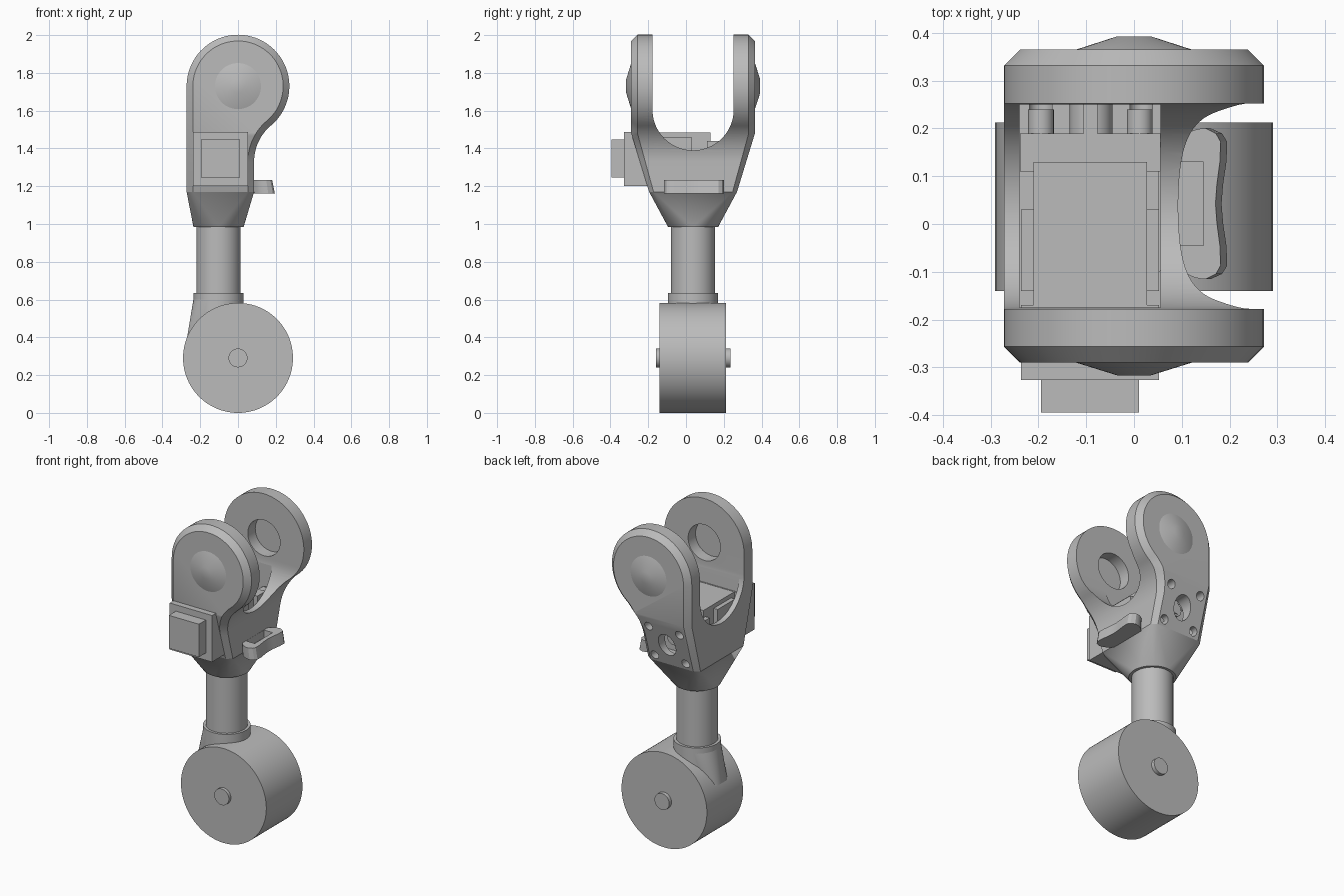
import bpy, bmesh, math
from mathutils import Vector, Matrix

default = bpy.data.objects.get("Cube")
if default:
    bpy.data.objects.remove(default, do_unlink=True)

CY = 0.0375      # mid plane of the fork
PIN_Z = 1.73     # fork pin height
MX = -0.095      # motor axis

grey = bpy.data.materials.new("plain_grey")
grey.use_nodes = True
grey.diffuse_color = (0.5, 0.5, 0.5, 1)
grey.node_tree.nodes["Principled BSDF"].inputs["Base Color"].default_value = (0.5, 0.5, 0.5, 1)


def finish(name, bm, smooth=True):
    bmesh.ops.recalc_face_normals(bm, faces=bm.faces)
    me = bpy.data.meshes.new(name)
    bm.to_mesh(me)
    bm.free()
    me.materials.append(grey)
    ob = bpy.data.objects.new(name, me)
    bpy.context.collection.objects.link(ob)
    if smooth:
        shade(ob)
    return ob


def activate(ob):
    bpy.ops.object.select_all(action='DESELECT')
    ob.select_set(True)
    bpy.context.view_layer.objects.active = ob


def shade(ob):
    activate(ob)
    bpy.ops.object.shade_smooth_by_angle(angle=math.radians(25))


def box(name, x0, x1, y0, y1, z0, z1):
    bm = bmesh.new()
    bmesh.ops.create_cube(bm, size=1)
    for v in bm.verts:
        v.co = ((x0 + x1) / 2 + v.co.x * (x1 - x0),
                (y0 + y1) / 2 + v.co.y * (y1 - y0),
                (z0 + z1) / 2 + v.co.z * (z1 - z0))
    return finish(name, bm, False)


def cyl_y(name, x, z, y0, y1, r0, r1=None, n=64, stretch=1):
    """Cylinder or cone frustum along y, radius r0 at y0 and r1 at y1."""
    r1 = r0 if r1 is None else r1
    bm = bmesh.new()
    bmesh.ops.create_cone(bm, cap_ends=True, segments=n, radius1=r0, radius2=r1, depth=y1 - y0)
    bm.transform(Matrix.Translation((x, (y0 + y1) / 2, z)) @ Matrix.Diagonal((1, 1, stretch, 1))
                 @ Matrix.Rotation(-math.pi / 2, 4, 'X'))
    return finish(name, bm)


def hull(name, pts):
    bm = bmesh.new()
    for p in pts:
        bm.verts.new(p)
    bmesh.ops.convex_hull(bm, input=bm.verts)
    bmesh.ops.dissolve_limit(bm, angle_limit=0.01, verts=bm.verts, edges=bm.edges)
    return finish(name, bm)


def loft(name, rings):
    """Skin equal-length closed rings and cap both ends."""
    bm = bmesh.new()
    vs = [[bm.verts.new(p) for p in ring] for ring in rings]
    n = len(vs[0])
    for a, b in zip(vs, vs[1:]):
        for i in range(n):
            bm.faces.new((a[i], a[(i + 1) % n], b[(i + 1) % n], b[i]))
    bm.faces.new(vs[0])
    bm.faces.new(vs[-1])
    return bm


def arc(cx, cy, r, a0, a1, n):
    steps = [math.radians(a0 + (a1 - a0) * i / n) for i in range(n + 1)]
    return [(cx + r * math.cos(a), cy + r * math.sin(a)) for a in steps]


def ring(cx, cy, r, z, n=40):
    return [(x, y, z) for x, y in arc(cx, cy, r, 0, 360, n)[:-1]]


def inset(poly, d):
    """Offset a counter-clockwise outline inwards."""
    out = []
    for i, p in enumerate(poly):
        p, a, b = Vector(p), Vector(poly[i - 1]), Vector(poly[(i + 1) % len(poly)])
        e, f = (p - a).normalized(), (b - p).normalized()
        n1, n2 = Vector((-e.y, e.x)), Vector((-f.y, f.x))
        out.append(tuple(p + (n1 + n2) * d / (1 + n1.dot(n2))))
    return out


def cut(ob, cutters):
    for c in cutters:
        m = ob.modifiers.new("cut", 'BOOLEAN')
        m.operation, m.solver, m.object = 'DIFFERENCE', 'EXACT', c
        activate(ob)
        bpy.ops.object.modifier_apply(modifier=m.name)
        bpy.data.objects.remove(c, do_unlink=True)


# Wheel and axle
cyl_y("wheel", 0, 0.291, -0.14, 0.212, 0.291, n=96)
cyl_y("axle", 0, 0.291, -0.16, 0.235, 0.05, n=32)

# Shaft with the lower collar and its fairing onto the wheel
bm = loft("", [ring(-0.103, CY, 0.117, z) for z in (0.5, 1.02)])
finish("shaft", bm)
bm = loft("", [ring(-0.103, CY, 0.133, z) for z in (0.45, 0.635)])
finish("shaft_collar", bm)
hull("collar_fairing", ring(-0.103, CY, 0.133, 0.6) +
     [(x, CY + s * w, z) for s in (-1, 1) for x, z, w in ((-0.278, 0.35, 0.06), (-0.1, 0.35, 0.1))])

# Fork body: chamfered side outline, narrowed towards the neck
outline = arc(0, PIN_Z, 0.272, -50, 180, 48) + [(-0.272, 1.0), (0.085, 1.0)]
outline += arc(0.337, 1.329, 0.252, 180, 130, 14)[:-1]
small = inset(outline, 0.033)
bm = loft("", [[(x, y, z) for x, z in o] for y, o in
               ((-0.29, small), (-0.257, outline), (0.332, outline), (0.365, small))])


def slice_at(bm, z, clear=False):
    bmesh.ops.bisect_plane(bm, geom=bm.verts[:] + bm.edges[:] + bm.faces[:], dist=1e-5,
                           plane_co=(0, 0, z), plane_no=(0, 0, 1), clear_inner=clear)


slice_at(bm, 1.48)
slice_at(bm, 1.17, True)
bmesh.ops.holes_fill(bm, edges=[e for e in bm.edges if e.is_boundary])
NECK = 0.71
for v in bm.verts:
    if v.co.z < 1.48:
        f = NECK + (1 - NECK) * (v.co.z - 1.17) / 0.31
        v.co.y = CY + (v.co.y - CY) * f
fork = finish("fork_body", bm, False)

# Slot between the fork arms
slot = [(y, z) for y, z in arc(CY, 1.605, 0.215, 180, 360, 40)] + [(CY + 0.215, 2.2), (CY - 0.215, 2.2)]
cutters = [finish("slot_cutter", loft("", [[(x, y, z) for y, z in slot] for x in (-0.5, 0.5)]))]
# Motor pocket, pin seats, motor holes in the back wall
cutters.append(box("pocket_cutter", -0.24, 0.055, -0.175, 0.25, 1.22, 1.7))
cutters.append(cyl_y("seat_cutter", 0, PIN_Z, -0.25, 0.325, 0.11))
cutters.append(cyl_y("hub_cutter", -0.09, 1.31, 0.2, 0.5, 0.058, n=32, stretch=1.25))
for sx in (-1, 1):
    for sz in (-1, 1):
        cutters.append(cyl_y("screw_cutter", -0.09 + sx * 0.105, 1.31 + sz * 0.1, 0.2, 0.5, 0.026, n=20))
cut(fork, cutters)
shade(fork)

# Neck from the fork down to the round shaft
corners = [(x, CY + s * h * NECK, 1.17) for s in (-1, 1) for x, h in
           ((-0.272, 0.2945), (-0.239, 0.3275), (0.052, 0.3275), (0.085, 0.2945))]
hull("fork_neck", corners + ring(-0.103, CY, 0.133, 0.985))

# Pin caps on the outer faces
cyl_y("front_pin_cap", 0, PIN_Z, -0.317, -0.289, 0.035, 0.125)
cyl_y("back_pin_cap", 0, PIN_Z, 0.364, 0.393, 0.125, 0.035)

# Motor: outer flange, rear cover, main case and gear head
box("motor_flange", -0.237, 0.052, -0.327, -0.17, 1.2, 1.487)
box("motor_cover", -0.195, 0.01, -0.395, -0.32, 1.245, 1.448)
box("motor_case", -0.21, 0.027, -0.2, 0.13, 1.22, 1.485)
box("motor_side_pads", -0.237, 0.052, -0.14, 0.03, 1.22, 1.46)
box("gear_head", -0.239, 0.055, 0.11, 0.19, 1.22, 1.44)
cyl_y("motor_shaft", -0.09, 1.33, 0.18, 0.25, 0.045, n=32)
box("shaft_key", -0.106, -0.076, 0.13, 0.255, 1.3, 1.44)
for side, x in (("left", 0.012), ("right", -0.195)):
    cyl_y(side + "_gear_screw", x, 1.41, 0.18, 0.24, 0.027, n=24)

# Side latch: flared tongue with a hollow tip and a pocket in its top
half = [(0.05, 0.145)] + arc(0.155, 0.075, 0.083, 148, 90, 8)
half += [(0.178, 0.147), (0.188, 0.13), (0.187, 0.09), (0.18, 0.04)]
tongue = [(x, CY - y + 0.005) for x, y in half] + [(0.177, CY + 0.005)]
tongue += [(x, CY + y + 0.005) for x, y in reversed(half)]
rings = [[(0.05 + (x - 0.05) * k, y, z) for x, y in tongue] for z, k in ((1.162, 1.05), (1.232, 0.95))]
latch = finish("side_latch", loft("", rings), False)
cut(latch, [box("latch_cutter", 0.086, 0.145, -0.045, 0.13, 1.185, 1.3)])
shade(latch)
